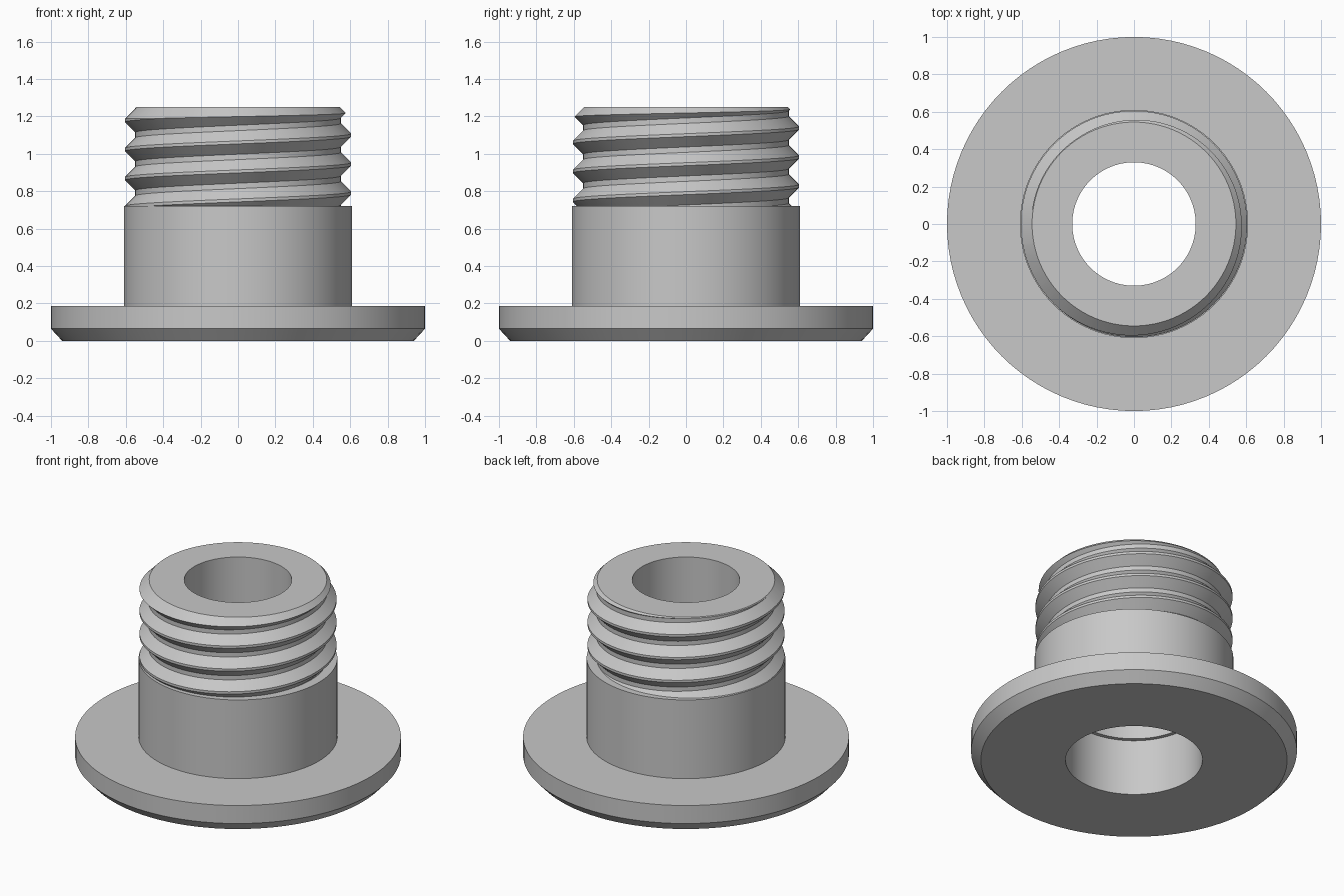
import bpy, bmesh, math

SEG = 96
cube = bpy.data.objects.get("Cube")
if cube:
    bpy.data.objects.remove(cube, do_unlink=True)

grey = bpy.data.materials.new("plain grey")
grey.use_nodes = True
grey.diffuse_color = (0.58, 0.58, 0.58, 1)
grey.node_tree.nodes["Principled BSDF"].inputs["Base Color"].default_value = grey.diffuse_color


def finish(bm, name):
    bmesh.ops.recalc_face_normals(bm, faces=bm.faces)
    mesh = bpy.data.meshes.new(name)
    bm.to_mesh(mesh)
    bm.free()
    mesh.materials.append(grey)
    ob = bpy.data.objects.new(name, mesh)
    bpy.context.collection.objects.link(ob)
    return ob


def polar(bm, r, angle, z):
    return bm.verts.new((r * math.cos(angle), r * math.sin(angle), z))


def lathe(name, profile):
    """Revolve a closed (radius, height) outline around z."""
    bm = bmesh.new()
    rings = [[polar(bm, r, math.tau * i / SEG, z) for r, z in profile] for i in range(SEG)]
    n = len(profile)
    for i in range(SEG):
        a, b = rings[i], rings[(i + 1) % SEG]
        for k in range(n):
            m = (k + 1) % n
            bm.faces.new((a[k], b[k], b[m], a[m]))
    return finish(bm, name)


def helix_rod(name, pitch, start, turns, tooth, low, high):
    """Solid rod with a right-handed thread, trimmed flat at both ends."""
    bm = bmesh.new()
    rows = [[polar(bm, r, math.tau * j / SEG, start + pitch * j / SEG + dz) for r, dz in tooth]
            for j in range(SEG * turns + 1)]
    for j in range(SEG * turns):
        a, b = rows[j], rows[j + 1]
        for k in range(len(tooth) - 1):
            bm.faces.new((a[k], b[k], b[k + 1], a[k + 1]))
        if j + 1 + SEG < len(rows):
            c, d = rows[j + SEG], rows[j + SEG + 1]
            bm.faces.new((a[-1], b[-1], d[0], c[0]))
    for height, direction in ((low, -1), (high, 1)):
        geom = bm.verts[:] + bm.edges[:] + bm.faces[:]
        bmesh.ops.bisect_plane(bm, geom=geom, plane_co=(0, 0, height),
                               plane_no=(0, 0, direction), clear_outer=True)
        rim = [e for e in bm.edges if e.is_boundary
               and all(abs(v.co.z - height) < 1e-4 for v in e.verts)]
        bmesh.ops.edgeloop_fill(bm, edges=rim)
    return finish(bm, name)


# Flange and plain shank with stepped counterbore
body = lathe("flange_and_shank", [
    (0.42, 0), (0.94, 0), (1.0, 0.065), (1.0, 0.187), (0.61, 0.187), (0.61, 0.72),
    (0.395, 0.72), (0.395, 0.38), (0.42, 0.38)])

# Threaded neck: helical rod limited by a bored, chamfered envelope
tooth = [(0.605, -0.008), (0.605, 0.008), (0.55, 0.063), (0.55, 0.092)]
neck = helix_rod("threaded_neck", 0.155, 0.325, 8, tooth, 0.65, 1.32)
envelope = lathe("neck_envelope", [
    (0.33, 0.72), (0.7, 0.72), (0.7, 1.095), (0.545, 1.25), (0.33, 1.25)])
envelope.hide_render = True

trim = neck.modifiers.new("trim", 'BOOLEAN')
trim.operation = 'INTERSECT'
trim.solver = 'EXACT'
trim.object = envelope
bpy.context.view_layer.objects.active = neck
neck.select_set(True)
bpy.ops.object.modifier_apply(modifier=trim.name)
bpy.data.objects.remove(envelope, do_unlink=True)

# Smooth round walls, crisp edges
for ob in (body, neck):
    bpy.ops.object.select_all(action='DESELECT')
    ob.select_set(True)
    bpy.context.view_layer.objects.active = ob
    bpy.ops.object.shade_smooth_by_angle(angle=math.radians(25))
